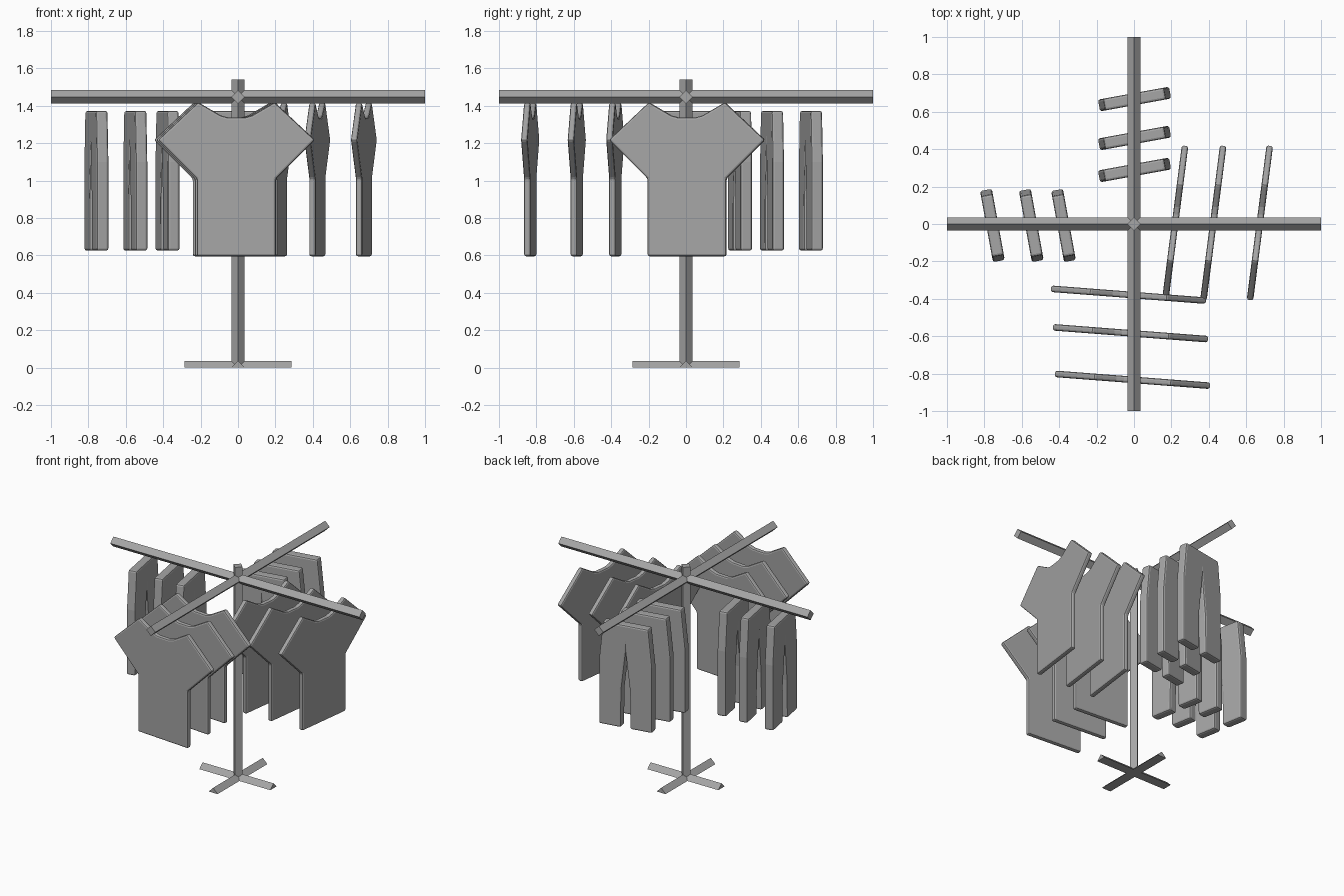
import bpy, bmesh
from math import radians, pi

cube = bpy.data.objects.get("Cube")
if cube:
    bpy.data.objects.remove(cube, do_unlink=True)

grey = bpy.data.materials.new("plain grey")
grey.use_nodes = True
grey.diffuse_color = (0.38, 0.38, 0.38, 1)
grey.node_tree.nodes["Principled BSDF"].inputs["Base Color"].default_value = grey.diffuse_color


def diamond_bar(name, length, centre, rotation=(0, 0, 0)):
    """Square bar standing on edge, long axis along local z."""
    bpy.ops.mesh.primitive_cylinder_add(vertices=4, radius=0.036, depth=length,
                                        location=centre, rotation=rotation)
    bar = bpy.context.object
    bar.name = name
    bar.data.materials.append(grey)
    return bar


def slab(name, outline, thickness, centre, angle, bevel=0):
    """Extrude an x-z outline along y, turn it about z and soften its edges."""
    bm = bmesh.new()
    face = bm.faces.new([bm.verts.new((x, -thickness / 2, z)) for x, z in outline])
    side = bmesh.ops.extrude_face_region(bm, geom=[face])
    moved = [v for v in side["geom"] if isinstance(v, bmesh.types.BMVert)]
    bmesh.ops.translate(bm, verts=moved, vec=(0, thickness, 0))
    bmesh.ops.recalc_face_normals(bm, faces=bm.faces)
    mesh = bpy.data.meshes.new(name)
    bm.to_mesh(mesh)
    bm.free()
    mesh.materials.append(grey)
    obj = bpy.data.objects.new(name, mesh)
    bpy.context.collection.objects.link(obj)
    obj.location = (*centre, 0)
    obj.rotation_euler.z = radians(angle)
    if bevel:
        mod = obj.modifiers.new("soft edge", "BEVEL")
        mod.width = bevel
        mod.segments = 2
        mod.limit_method = "ANGLE"
        mod.angle_limit = radians(30)
        mod.use_clamp_overlap = False
    return obj


def mirrored(half):
    """Close a right-hand half outline with its mirror image."""
    return half + [(-x, z) for x, z in reversed(half) if x > 0]


# Stand: post, two crossing hanging rails, two crossing feet
diamond_bar("post", 1.54, (0, 0, 0.77))
diamond_bar("rail_left_right", 2, (0, 0, 1.447), (0, pi / 2, 0))
diamond_bar("rail_front_back", 2, (0, 0, 1.447), (pi / 2, 0, 0))
foot = [(-0.036, 0), (0.036, 0), (0, 0.036)]
slab("foot_front_back", foot, 0.57, (0, 0), 0)
slab("foot_left_right", foot, 0.57, (0, 0), 90)

# Garment outlines, right half from bottom to top
shirt = mirrored([(0.212, 0.595), (0.212, 1.01), (0.42, 1.217), (0.205, 1.418),
                  (0.085, 1.348), (0.045, 1.337)])
trousers = mirrored([(0, 1.16), (0.03, 0.90), (0.034, 0.625), (0.193, 0.625),
                     (0.193, 1.10), (0.165, 1.372)])

# Shirts on the front and left rails
for i, spot in enumerate([(-0.03, -0.378), (-0.019, -0.584), (-0.008, -0.833)]):
    slab(f"front_shirt_{i + 1}", shirt, 0.035, spot, -4.4, 0.011)
for i, x in enumerate([0.22, 0.424, 0.673]):
    slab(f"left_shirt_{i + 1}", shirt, 0.035, (x, 0.006), 82.7, 0.011)

# Trousers on the back and right rails
for i, y in enumerate([0.289, 0.46, 0.668]):
    slab(f"back_trousers_{i + 1}", trousers, 0.064, (0.003, y), 10.3, 0.012)
for i, x in enumerate([-0.377, -0.549, -0.757]):
    slab(f"right_trousers_{i + 1}", trousers, 0.064, (x, -0.008), 100.3, 0.012)
